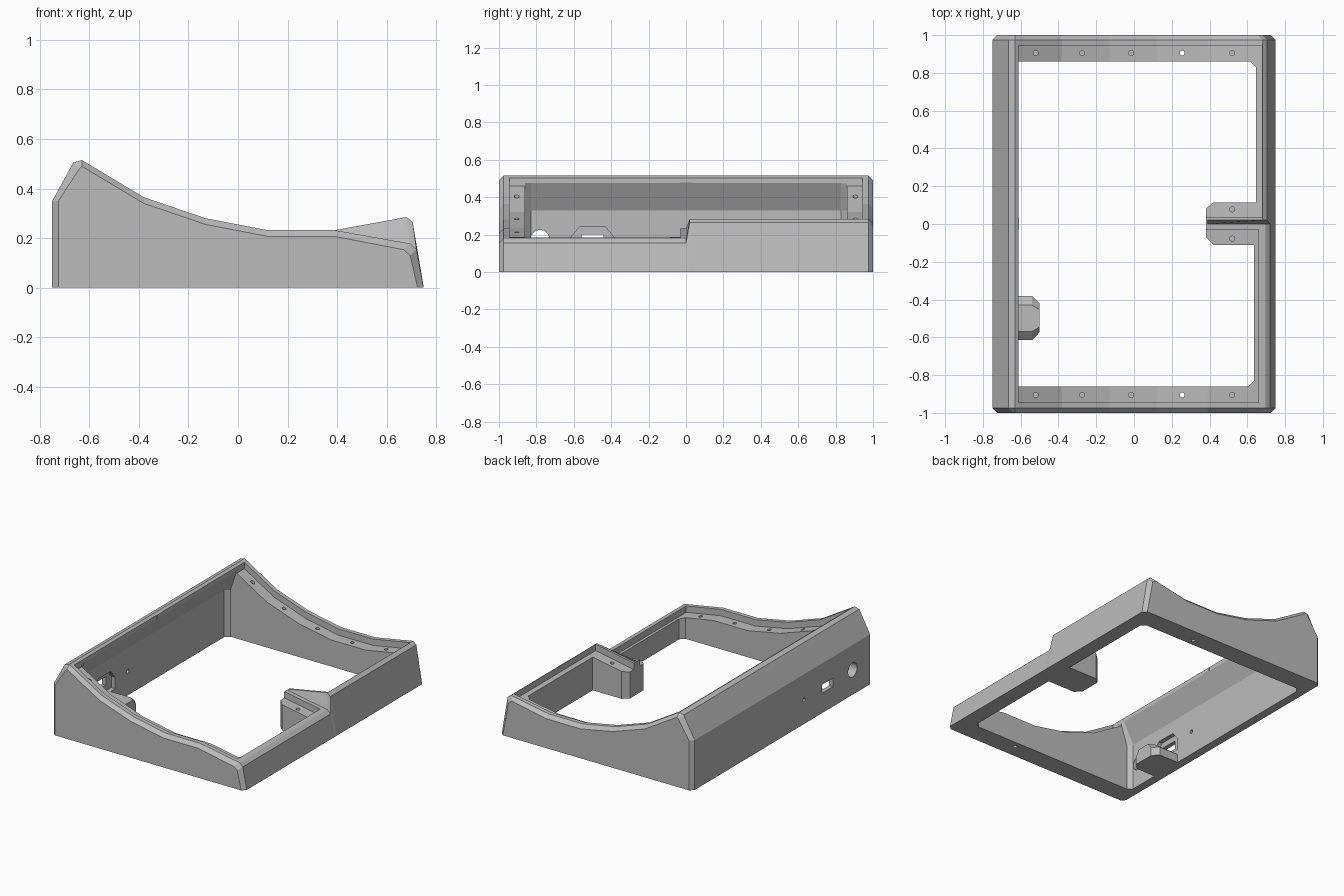
import bpy, bmesh, math
from mathutils import Matrix

if "Cube" in bpy.data.objects:
    bpy.data.objects.remove(bpy.data.objects["Cube"], do_unlink=True)

grey = bpy.data.materials.new("plain grey")
grey.use_nodes = True
grey.diffuse_color = (0.5, 0.5, 0.5, 1)
grey.node_tree.nodes["Principled BSDF"].inputs["Base Color"].default_value = (0.5, 0.5, 0.5, 1)


def finish(name, bm):
    bmesh.ops.recalc_face_normals(bm, faces=bm.faces)
    mesh = bpy.data.meshes.new(name)
    bm.to_mesh(mesh)
    bm.free()
    mesh.materials.append(grey)
    ob = bpy.data.objects.new(name, mesh)
    bpy.context.collection.objects.link(ob)
    return ob


def loft(name, rings):
    """Skin a closed solid through rings of equal point count."""
    bm = bmesh.new()
    loops = [[bm.verts.new(p) for p in ring] for ring in rings]
    n = len(loops[0])
    for a, b in zip(loops, loops[1:]):
        for i in range(n):
            j = (i + 1) % n
            bm.faces.new((a[i], a[j], b[j], b[i]))
    bm.faces.new(loops[0])
    bm.faces.new(loops[-1])
    return finish(name, bm)


def across(name, sections):
    """Loft (x, z) outlines placed at given y."""
    return loft(name, [[(x, y, z) for x, z in pts] for y, pts in sections])


def upright(name, outline, z0, z1):
    """Extrude an (x, y) outline upward."""
    return loft(name, [[(x, y, z) for x, y in outline] for z in (z0, z1)])


def cylinder(name, centre, radius, depth, axis="Z", sides=16):
    bm = bmesh.new()
    turn = Matrix.Rotation(math.pi / 2, 4, "Y") if axis == "X" else Matrix()
    bmesh.ops.create_cone(bm, cap_ends=True, segments=sides, radius1=radius,
                          radius2=radius, depth=depth,
                          matrix=Matrix.Translation(centre) @ turn)
    return finish(name, bm)


def combine(target, tool, operation="DIFFERENCE"):
    mod = target.modifiers.new("combine", "BOOLEAN")
    mod.operation, mod.solver, mod.object = operation, "EXACT", tool
    bpy.context.view_layer.update()
    graph = bpy.context.evaluated_depsgraph_get()
    mesh = bpy.data.meshes.new_from_object(target.evaluated_get(graph))
    target.modifiers.clear()
    target.data = mesh
    bpy.data.objects.remove(tool, do_unlink=True)


# Side outlines: low in the front half, raised lip in the back half
SLOPE = [(-0.75, 0.35), (-0.665, 0.505), (-0.63, 0.515), (-0.38, 0.365),
         (-0.13, 0.28), (0.12, 0.232), (0.39, 0.232)]
LOW = SLOPE + [(0.695, 0.178), (0.72, 0.155)]
HIGH = SLOPE + [(0.68, 0.285), (0.705, 0.265)]
BEVEL = 0.025


def closed(top):
    return [(-0.75, 0)] + top + [(0.75, 0)]


def inset(outline):
    return [(x + (BEVEL if x < -0.64 else -BEVEL if x > 0.67 else 0),
             max(z - BEVEL, 0) if x > -0.74 else z) for x, z in outline]


def height(top, x):
    for (x0, z0), (x1, z1) in zip(top, top[1:]):
        if x0 <= x <= x1:
            return z0 + (z1 - z0) * (x - x0) / (x1 - x0)


# Outer shell with bevelled ends and a slanted step in the middle
low, high = closed(LOW), closed(HIGH)
frame = across("frame", [(-1, inset(low)), (-1 + BEVEL, low), (0, low),
                         (0.02, high), (1 - BEVEL, high), (1, inset(high))])


# Main opening, leaving the middle block standing
def opening(right, corner=0):
    return [(-0.69 + corner, -0.1), (-0.69 + corner, 0.33), (-0.61, 0.48),
            (-0.61, 1), (right - corner, 1), (right - corner, -0.1)]


hole = across("opening_cutter", [
    (-0.86, opening(0.635, 0.03)), (-0.83, opening(0.635)), (-0.01, opening(0.635)),
    (0.01, opening(0.645)), (0.83, opening(0.645)), (0.86, opening(0.645, 0.03))])
block = upright("block", [(0.9, -0.11), (0.42, -0.11), (0.38, -0.07),
                          (0.38, 0.08), (0.42, 0.115), (0.9, 0.115)], -0.5, 1.5)
combine(hole, block)
combine(frame, hole)

# Recessed ledges that follow the curve, split by the middle ridge
DROP = 0.045
for top, end, y0, y1 in ((LOW, 0.66, -0.945, -0.03), (HIGH, 0.678, 0.035, 0.945)):
    stops = [-0.612] + [x for x, z in SLOPE[3:]] + [end]
    floor = [(x, height(top, x) - DROP) for x in stops]
    outline = floor + [(end, 1), (-0.612, 1)]
    combine(frame, across("ledge_cutter", [(y0, outline), (y1, outline)]))

# Screw holes in the ledges
for top, side in ((LOW, -1), (HIGH, 1)):
    spots = [(x, 0.905) for x in (-0.52, -0.275, -0.015, 0.255, 0.52)] + [(0.52, 0.077)]
    for x, y in spots:
        depth = 1.5 if x == 0.255 else 0.24
        combine(frame, cylinder("screw_cutter", (x, side * y, height(top, x) - DROP),
                                0.013, depth))

# Connector recess, slot, round socket and pin hole in the tall wall
recess = [(-0.62, 0.1), (-0.62, 0.18), (-0.57, 0.24), (-0.43, 0.24), (-0.38, 0.18), (-0.38, 0.1)]
combine(frame, loft("recess_cutter", [[(x, y, z) for y, z in recess] for x in (-0.72, -0.6)]))
slot = [(-0.56, 0.14), (-0.56, 0.2), (-0.44, 0.2), (-0.44, 0.14)]
combine(frame, loft("slot_cutter", [[(x, y, z) for y, z in slot] for x in (-0.9, -0.6)]))
combine(frame, cylinder("socket_cutter", (-0.72, -0.78, 0.175), 0.05, 0.3, "X", 32))
combine(frame, cylinder("pin_cutter", (-0.72, -0.24, 0.17), 0.013, 0.3, "X"))

# Connector shelf standing inside the tall wall
shelf = [(-0.615, 0), (-0.615, 0.06), (-0.57, 0.1), (-0.43, 0.1), (-0.38, 0.06), (-0.38, 0)]


def narrowed(x, amount):
    return [(x, -0.4975 + (y + 0.4975) * amount, z) for y, z in shelf]


combine(frame, loft("connector_shelf", [narrowed(-0.7, 1), narrowed(-0.54, 1),
                                        narrowed(-0.5, 0.65)]), "UNION")

# Keep hole walls round and all other edges crisp
bpy.ops.object.select_all(action="DESELECT")
frame.select_set(True)
bpy.context.view_layer.objects.active = frame
bpy.ops.object.shade_smooth_by_angle(angle=math.radians(5))
